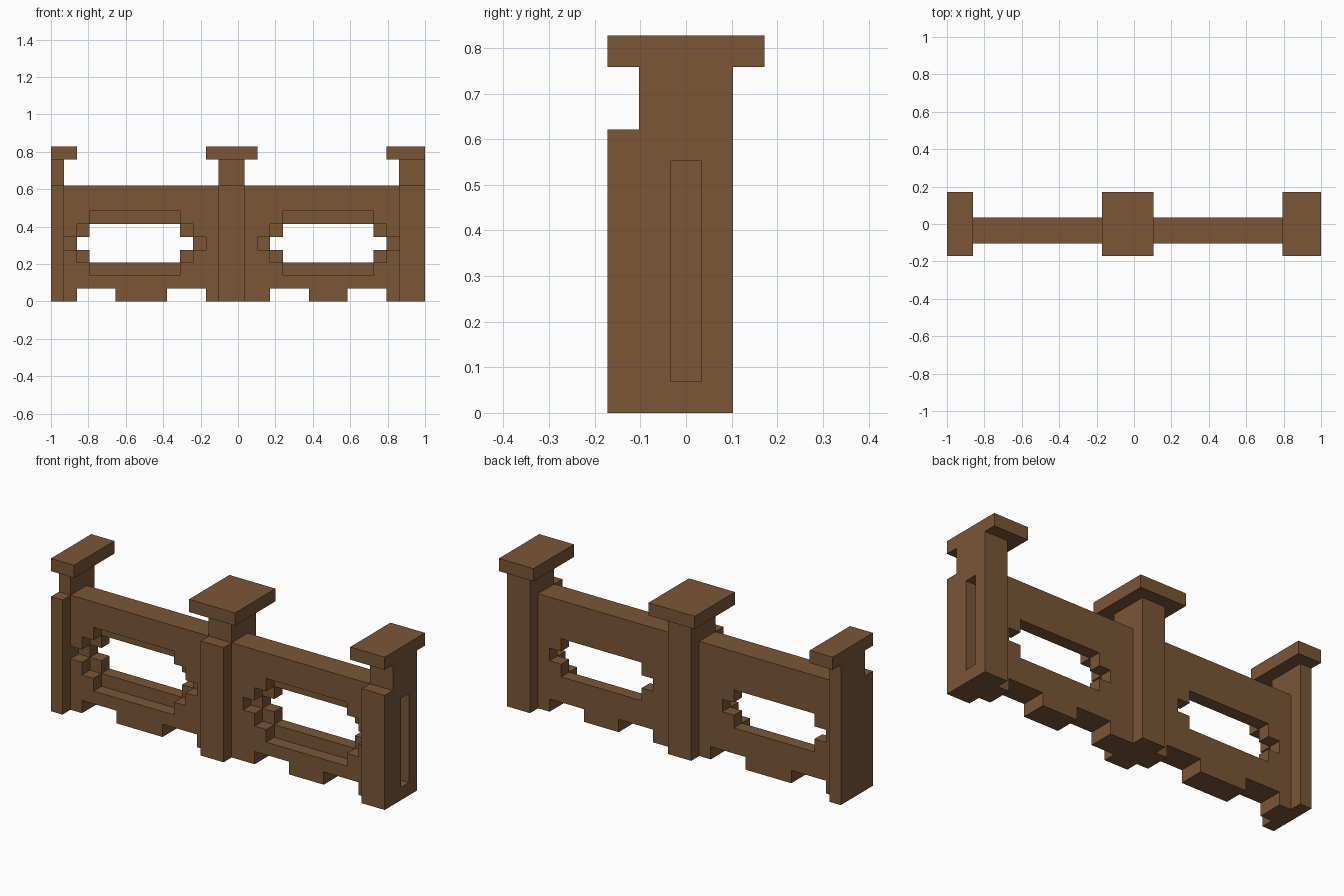
import bpy
import bmesh
from mathutils import Vector

cube = bpy.data.objects.get("Cube")
if cube:
    bpy.data.objects.remove(cube, do_unlink=True)

U = 2 / 29                       # one block of the grid the fence is laid out on
ORIGIN = Vector((14.5, 2.5, 0))  # grid point that sits at the world origin

wood = bpy.data.materials.new("brown_wood")
wood.use_nodes = True
wood.diffuse_color = (0.195, 0.093, 0.037, 1)
wood.node_tree.nodes["Principled BSDF"].inputs["Base Color"].default_value = wood.diffuse_color


def prism(name, outline, axis, start, end):
    """Extrude a 2D outline along x (outline in y, z) or y (outline in x, z)."""
    bm = bmesh.new()
    verts = []
    for a, z in outline:
        point = Vector((start, a, z) if axis == "x" else (a, start, z))
        verts.append(bm.verts.new((point - ORIGIN) * U))
    face = bm.faces.new(verts)
    grown = bmesh.ops.extrude_face_region(bm, geom=[face])["geom"]
    shift = Vector((1, 0, 0) if axis == "x" else (0, 1, 0)) * (end - start) * U
    bmesh.ops.translate(bm, vec=shift, verts=[v for v in grown if isinstance(v, bmesh.types.BMVert)])
    bmesh.ops.recalc_face_normals(bm, faces=bm.faces)
    mesh = bpy.data.meshes.new(name)
    bm.to_mesh(mesh)
    bm.free()
    mesh.materials.append(wood)
    obj = bpy.data.objects.new(name, mesh)
    bpy.context.collection.objects.link(obj)
    return obj


def box(name, x, y, z):
    outline = [(y[0], z[0]), (y[1], z[0]), (y[1], z[1]), (y[0], z[1])]
    return prism(name, outline, "x", *x)


def cut(target, cutter):
    mod = target.modifiers.new("cut", "BOOLEAN")
    mod.operation, mod.solver, mod.object = "DIFFERENCE", "EXACT", cutter
    bpy.context.view_layer.objects.active = target
    bpy.ops.object.modifier_apply(modifier=mod.name)
    bpy.data.objects.remove(cutter, do_unlink=True)


def stepped_outline(centre, bottom, half_widths):
    """Symmetric stepped opening, one row per half width."""
    right = [(w, bottom + i + k) for i, w in enumerate(half_widths) for k in (0, 1)]
    return [(centre + w, z) for w, z in right] + [(centre - w, z) for w, z in reversed(right)]


def panel(name, left, right, notches, centre):
    # Wall with notches between its feet
    outline = [(left, 0)]
    for a, b in notches:
        outline += [(a, 0), (a, 1), (b, 1), (b, 0)]
    outline += [(right, 0), (right, 9), (left, 9)]
    wall = prism(name, outline, "y", 1, 3)
    # Wide recess in the front layer, narrower opening right through
    cut(wall, prism("recess_cutter", stepped_outline(centre, 2, [3.5, 4.5, 5.5, 4.5, 3.5]), "y", 0, 2))
    cut(wall, prism("opening_cutter", stepped_outline(centre, 3, [3.5, 4.5, 3.5]), "y", 0, 4))


# Posts with a stepped front, each under a wide cap
post_side = [(0, 0), (4, 0), (4, 11), (1, 11), (1, 9), (0, 9)]
posts = {}
for side, post_x, cap_x in (("right", (0, 1), (0, 2)),
                            ("middle", (13, 15), (12, 16)),
                            ("left", (27, 29), (26, 29))):
    posts[side] = prism(side + "_post", post_side, "x", *post_x)
    box(side + "_cap", cap_x, (0, 5), (11, 12))

# Upright slot in the outer face of the left post
cut(posts["left"], box("slot_cutter", (28, 30), (2, 3), (1, 8)))

# Wall panels, tucked slightly into the posts
panel("right_panel", 0.5, 13.5, [(2, 5), (9, 12)], 6.5)
panel("left_panel", 14.5, 27.5, [(17, 20), (23, 26)], 21.5)
